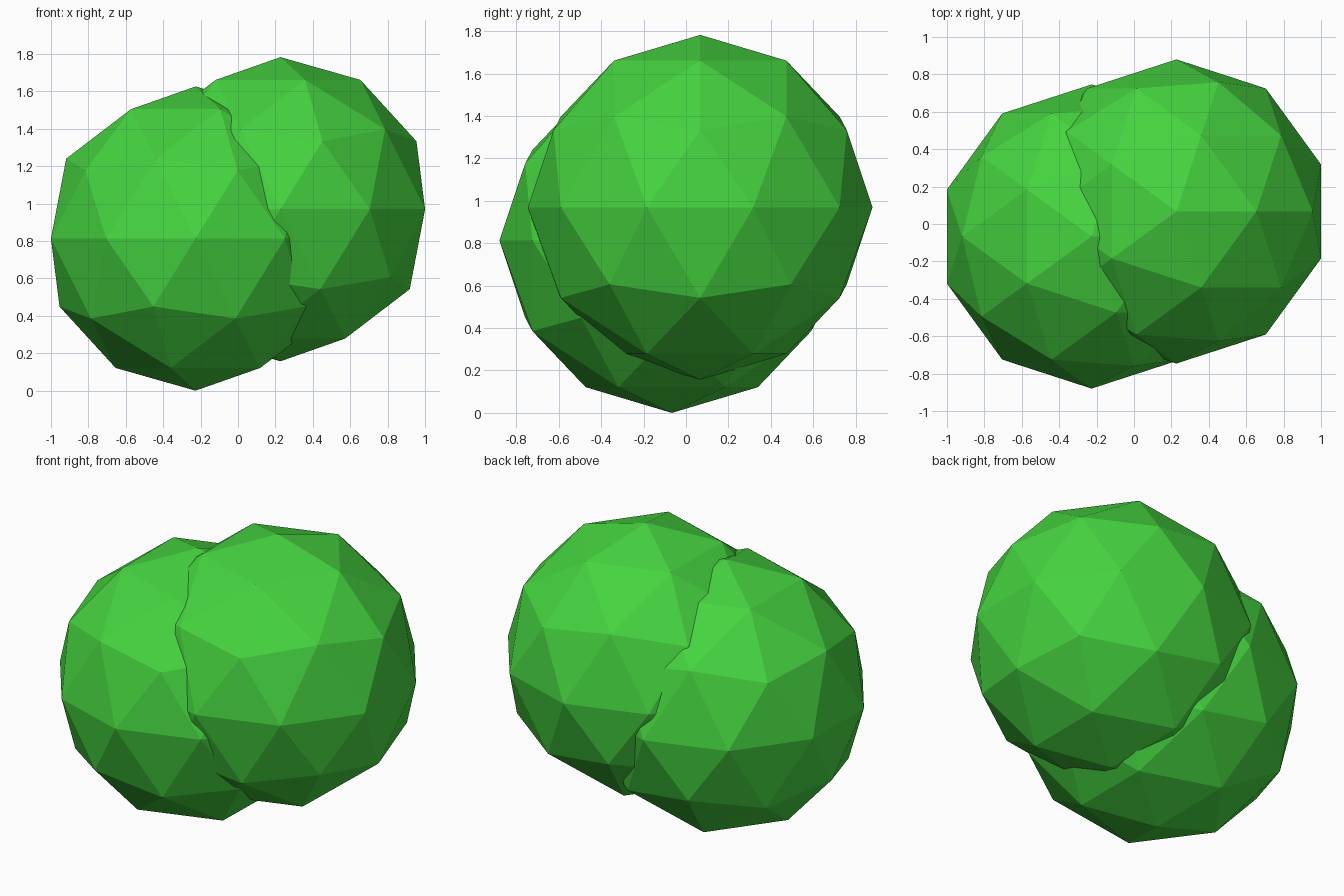
import bpy

# Remove the default cube
cube = bpy.data.objects.get("Cube")
if cube:
    bpy.data.objects.remove(cube, do_unlink=True)

RADIUS = 0.813
OFFSET = (0.227, 0.067)


def make_material(name, colour):
    mat = bpy.data.materials.new(name)
    mat.use_nodes = True
    mat.diffuse_color = colour
    mat.node_tree.nodes["Principled BSDF"].inputs["Base Color"].default_value = colour
    return mat


leaf_green = make_material("leaf green", (0.06, 0.65, 0.05, 1))


def foliage_ball(name, side, height):
    """Faceted foliage ball, offset to one side of the centre."""
    bpy.ops.mesh.primitive_ico_sphere_add(
        subdivisions=2, radius=RADIUS,
        location=(side * OFFSET[0], side * OFFSET[1], height))
    ball = bpy.context.object
    ball.name = name
    ball.data.materials.append(leaf_green)
    bpy.ops.object.shade_flat()
    return ball


# Lower ball rests on the ground, the raised one overlaps it
foliage_ball("lower_foliage_ball", -1, RADIUS)
foliage_ball("raised_foliage_ball", 1, 0.97)
